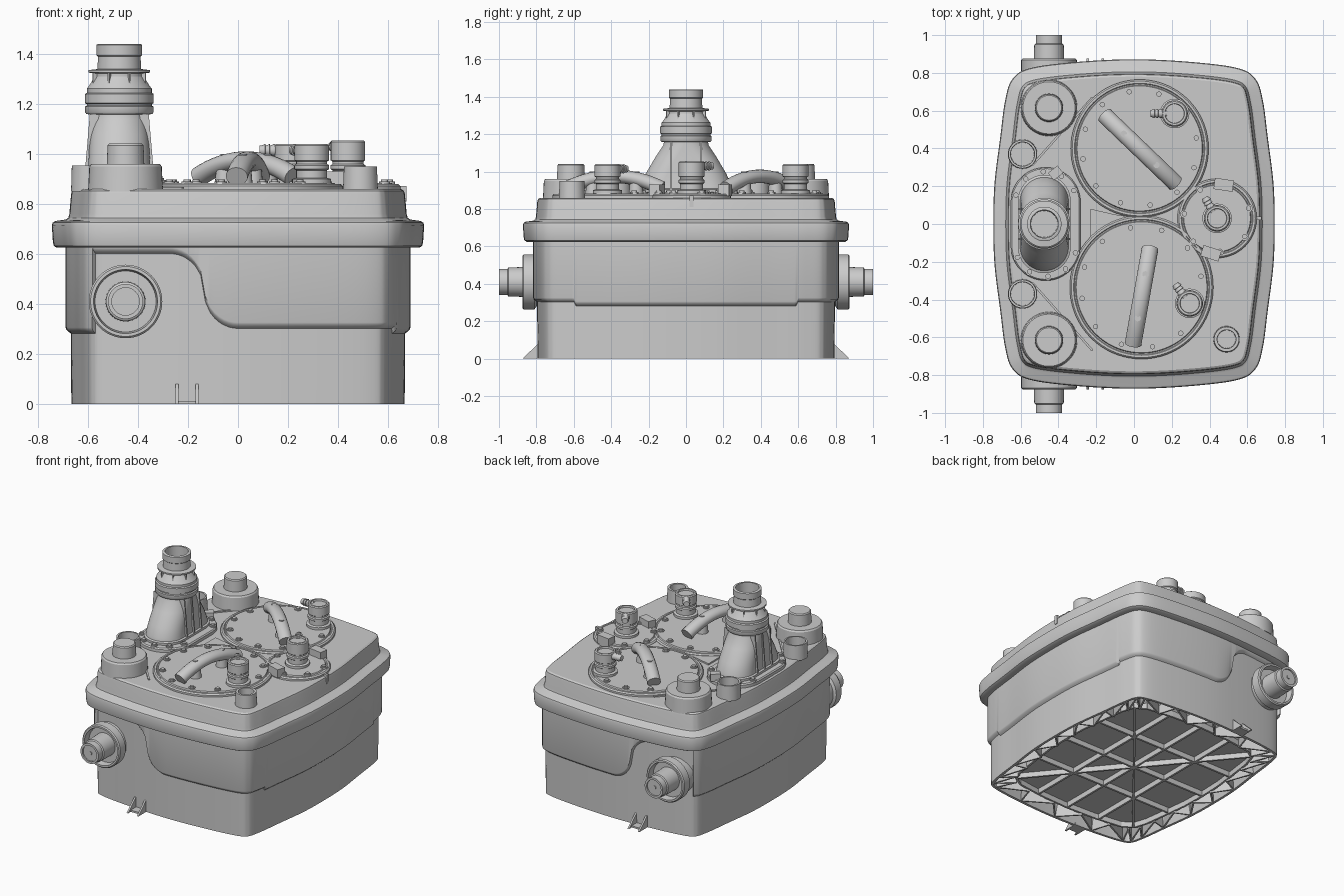
import bpy, bmesh
from math import sin, cos, pi, sqrt, radians, atan2, hypot
from mathutils import Vector, Matrix

if "Cube" in bpy.data.objects:
    bpy.data.objects.remove(bpy.data.objects["Cube"])


def finish(name, bm, matrix=None):
    bmesh.ops.remove_doubles(bm, verts=bm.verts, dist=1e-5)
    bmesh.ops.recalc_face_normals(bm, faces=bm.faces)
    me = bpy.data.meshes.new(name)
    bm.to_mesh(me)
    bm.free()
    for p in me.polygons:
        p.use_smooth = True
    me.set_sharp_from_angle(angle=radians(32))
    ob = bpy.data.objects.new(name, me)
    bpy.context.collection.objects.link(ob)
    if matrix:
        ob.matrix_world = matrix
    return ob


def loft(name, rings, cap_first=True, cap_last=True, matrix=None):
    bm = bmesh.new()
    vs = [[bm.verts.new(p) for p in r] for r in rings]
    n = len(vs[0])
    for a, b in zip(vs, vs[1:]):
        for i in range(n):
            j = (i + 1) % n
            bm.faces.new((a[i], a[j], b[j], b[i]))
    if cap_first:
        bm.faces.new(vs[0][::-1])
    if cap_last:
        bm.faces.new(vs[-1])
    return finish(name, bm, matrix)


def lathe(name, profile, loc, axis=(0, 0, 1), n=40):
    """Revolve (radius, height) points about an axis through loc."""
    rings = [[(r * cos(2 * pi * i / n), r * sin(2 * pi * i / n), z) for i in range(n)] for r, z in profile]
    rot = Vector((0, 0, 1)).rotation_difference(Vector(axis)).to_matrix().to_4x4()
    return loft(name, rings, matrix=Matrix.Translation(loc) @ rot)


def bar(name, p, q, w, z0, z1):
    """Upright plate of width w between two plan points."""
    d = Vector((q[0] - p[0], q[1] - p[1]))
    s = Vector((-d.y, d.x)).normalized() * w / 2
    c = [(p[0] + s.x, p[1] + s.y), (q[0] + s.x, q[1] + s.y), (q[0] - s.x, q[1] - s.y), (p[0] - s.x, p[1] - s.y)]
    return loft(name, [[(x, y, z) for x, y in c] for z in (z0, z1)])


# Plan outline: bulged sides with rounded corners, one quarter mirrored round
quarter = [(.745, 0), (.738, .22), (.708, .46), (.683, .65), (.645, .765), (.55, .825), (.3, .858), (.0, .872)]
ctrl = quarter[:-1] + [(-x, y) for x, y in quarter[:0:-1]]
ctrl += [(-x, -y) for x, y in ctrl]
SUB = 16
plan = []
for k in range(len(ctrl)):
    a, b, c, d = [Vector(ctrl[(k + o) % len(ctrl)]) for o in (-1, 0, 1, 2)]
    for s in range(SUB):
        t = s / SUB
        plan.append(.5 * (2 * b + (c - a) * t + (2 * a - 5 * b + 4 * c - d) * t * t + (3 * b - a - 3 * c + d) * t ** 3))
N = len(plan)
normals = [(plan[(i + 1) % N] - plan[i - 1]).normalized() for i in range(N)]
normals = [Vector((t.y, -t.x)) for t in normals]


def inset(d, z):
    return [(p.x - m.x * d, p.y - m.y * d, z(p) if callable(z) else z) for p, m in zip(plan, normals)]


def step(p):
    """Height of the moulded step in the tank wall, with S-curves by the side pipes."""
    if abs(p.y) < .6 or p.x < -.62:
        return .30
    t = (p.x + .14) / .14
    if t < -1:
        return .62
    if t > 1:
        return .32
    return .47 + .15 * sqrt(1 - (1 + t) ** 2) if t < 0 else .47 - .15 * sqrt(1 - (1 - t) ** 2)


# Tank with stepped walls and a recessed underside
floor = [(p.x * .76, p.y * .76, .05) for p in plan]
loft("tank", [floor, inset(.112, .15), inset(.095, 0), inset(.078, 0), inset(.076, lambda p: step(p) - .018),
              inset(.068, lambda p: step(p) - .012), inset(.058, lambda p: step(p) - .003),
              inset(.055, lambda p: step(p) + .006), inset(.055, .645)], cap_last=False)

# Overhanging rim and lid
loft("lid", [inset(d, z) for d, z in ((.06, .625), (.02, .625), (.008, .632), (.004, .65), (0, .715), (.004, .726),
     (.014, .732), (.055, .738), (.066, .745), (.07, .76), (.077, .84), (.081, .853), (.092, .86))])

# Underside ribs: zigzag gussets, floor border and lattice
for k in range(0, N, SUB):
    o = inset(.09, 0)[k]
    for j in (k - SUB // 2, k + SUB // 2):
        q = floor[j % N]
        bar("gusset", o, q, .01, .003, .13)
    bar("floor_border", floor[k], floor[(k + SUB) % N], .014, .015, .06)
for p, q in (((-.56, 0), (.56, 0)), ((0, -.65), (0, .65)), ((-.48, -.58), (.48, .58)), ((-.48, .58), (.48, -.58)),
             ((-.25, -.64), (-.25, .64)), ((.25, -.64), (.25, .64)), ((-.53, .3), (.53, .3)), ((-.53, -.3), (.53, -.3))):
    bar("floor_rib", p, q, .014, .015, .06)

for s in (-1, 1):
    # Side pipe in a recessed collar
    lathe("side_pipe", [(.13, 0), (.13, .10), (.147, .11), (.147, .168), (.14, .175), (.128, .175), (.122, .13),
                        (.08, .13), (.078, .25), (.07, .255), (.07, .30), (.055, .30), (.055, .29), (.012, .29),
                        (.012, .296)], (-.45, s * .70, .41), (0, s, 0), 56)
    # Floor fixing bracket
    bar("bracket_base", (-.205, s * .77), (-.205, s * .845), .075, 0, .012)
    for x in (-.245, -.165):
        loft("bracket_web", [[(x + dx, s * .77, 0), (x + dx, s * .875, 0), (x + dx, s * .79, .08),
                              (x + dx, s * .77, .08)] for dx in (-.006, .006)])
    # Corner turret with nub, and small open socket
    lathe("turret", [(.15, .85), (.145, .95), (.138, .96), (.075, .96), (.072, 1.035), (.066, 1.042)], (-.45, s * .615, 0))
    lathe("socket", [(.078, .85), (.075, .955), (.064, .955), (.062, .875)], (-.59, s * .37, 0))
    # Thin moulded ridge on the lid top
    bar("lid_ridge", (-.54, s * .31), (-.22, s * .67), .012, .85, .868)
lathe("corner_socket", [(.07, .85), (.066, .95), (.05, .95), (.048, .875)], (.49, -.61, 0))


def bolts(points, z):
    for x, y in points:
        lathe("bolt", [(.022, z - .01), (.022, z + .006), (.014, z + .006), (.014, z + .014)], (x, y, 0), n=12)


# Round access covers with bolts
for name, x, y, r, count in (("back_cover", .03, .40, .365, 12), ("front_cover", .04, -.335, .38, 12),
                             ("side_cover", .44, .03, .21, 7)):
    lathe(name, [(r, .85), (r, .872), (r - .008, .88), (r - .02, .88), (r - .024, .876), (r - .03, .876),
                 (r - .034, .884)], (x, y, 0), n=72)
    rb = r - (.06 if r > .3 else .035)
    bolts([(x + rb * cos(a), y + rb * sin(a)) for a in (2 * pi * (k + .35) / count for k in range(count))], .884)

# Raised web between the covers
web = [(-.23, -.09), (-.23, .08), (-.1, .05), (.03, .03), (.15, .06), (.28, .14), (.28, -.1), (.15, -.02), (.03, .01), (-.1, -.05)]
loft("cover_web", [[(x, y, z) for x, y in web] for z in (.85, .87)])

# Arched grab handles on posts
for name, p, q in (("back_handle", (-.155, .575), (.22, .215)), ("front_handle", (.085, -.13), (-.005, -.635))):
    p, q = Vector(p), Vector(q)
    side = Vector((-(q - p).y, (q - p).x)).normalized()
    rings = []
    for k in range(17):
        t = k / 16
        u = 2 * t - 1
        c = p.lerp(q, t)
        tilt = -.32 * u
        rings.append([(*(c + side * .044 * cos(a) + (q - p).normalized() * -sin(a) * .036 * tilt * 1.5),
                       .975 - .065 * u * u + .036 * sin(a)) for a in (2 * pi * i / 20 for i in range(20))])
    loft(name, rings)
    for t in (.27, .73):
        c = p.lerp(q, t)
        lathe("handle_post", [(.04, .87), (.032, .96)], (c.x, c.y, 0), n=20)
        lathe("handle_screw", [(.017, .96), (.017, 1.0)], (c.x, c.y, 0), n=12)

# Vent nozzles with side hose barbs
for x, y, top, d in ((.215, .585, 1.04, (-1, 0)), (.295, -.42, 1.04, (-.6, .8)), (.44, .03, 1.055, (-.5, .85))):
    lathe("nozzle", [(.078, .87), (.078, .9), (.062, .905), (.062, .935), (.07, .94), (.07, .955), (.062, .96),
                     (.062, .97), (.069, .975), (.069, top - .006), (.063, top), (.052, top), (.05, top - .012)], (x, y, 0), n=32)
    barb = [(.018, .04)]
    for k in range(3):
        barb += [(.025, .07 + .018 * k), (.019, .086 + .018 * k)]
    lathe("hose_barb", barb + [(.019, .128), (.012, .128)], (x, y, top - .025), (d[0], d[1], 0), 16)

# Side cover lugs and lid tab
bar("cover_lug", (.425, .215), (.525, .2), .06, .87, .93)
bar("cover_lug", (.36, -.14), (.455, -.17), .06, .87, .93)
bar("lid_tab", (.6, .03), (.675, .03), .02, .81, .872)


def oval(hx, hy, z, cx=-.475, n=64):
    pts = []
    for i in range(n):
        a = 2 * pi * (i + .5) / n
        pts.append((cx + hx * cos(a), hx * sin(a) + (hy - hx) * (1 if a < pi else -1), z))
    return pts


# Oval flange and discharge stack that narrows from an oval to a round mouth
loft("stack_flange", [oval(*r, cx=-.468) for r in ((.185, .30, .85), (.185, .30, .88), (.178, .293, .888), (.14, .26, .89))])
loft("stack", [oval(*r) for r in ((.14, .26, .87), (.14, .26, .905), (.128, .247, .91), (.125, .243, .93),
     (.122, .215, .99), (.118, .165, 1.075), (.114, .122, 1.14), (.114, .118, 1.158))] +
     [oval(r, r, z) for r, z in ((.132, 1.16), (.137, 1.168), (.137, 1.19), (.13, 1.194), (.13, 1.2), (.138, 1.204),
      (.138, 1.24), (.13, 1.245), (.13, 1.262), (.122, 1.272), (.098, 1.31), (.098, 1.322), (.123, 1.326), (.123, 1.336),
      (.088, 1.34), (.085, 1.39), (.091, 1.395), (.091, 1.437), (.086, 1.44), (.074, 1.44), (.07, 1.2))])
for y in (-.08, 0, .08):
    loft("stack_fin", [[(-.475 + sx * w, y + dy, z) for sx, dy in ((-1, -.005), (1, -.005), (1, .005), (-1, .005))]
                       for w, z in ((.14, .9), (.118, 1.16))])
for k in range(8):
    a = 2 * pi * (k + .5) / 8
    c, s = cos(a), sin(a)
    bar("neck_fin", (-.475 + .07 * c, .07 * s), (-.475 + .115 * c, .115 * s), .007, 1.265, 1.33)
ring = oval(.162, .277, 0, -.468, 40)
bolts([p[:2] for p in ring[2::4]], .89)
bar("flange_clip", (-.44, .25), (-.39, .29), .05, .88, .93)
